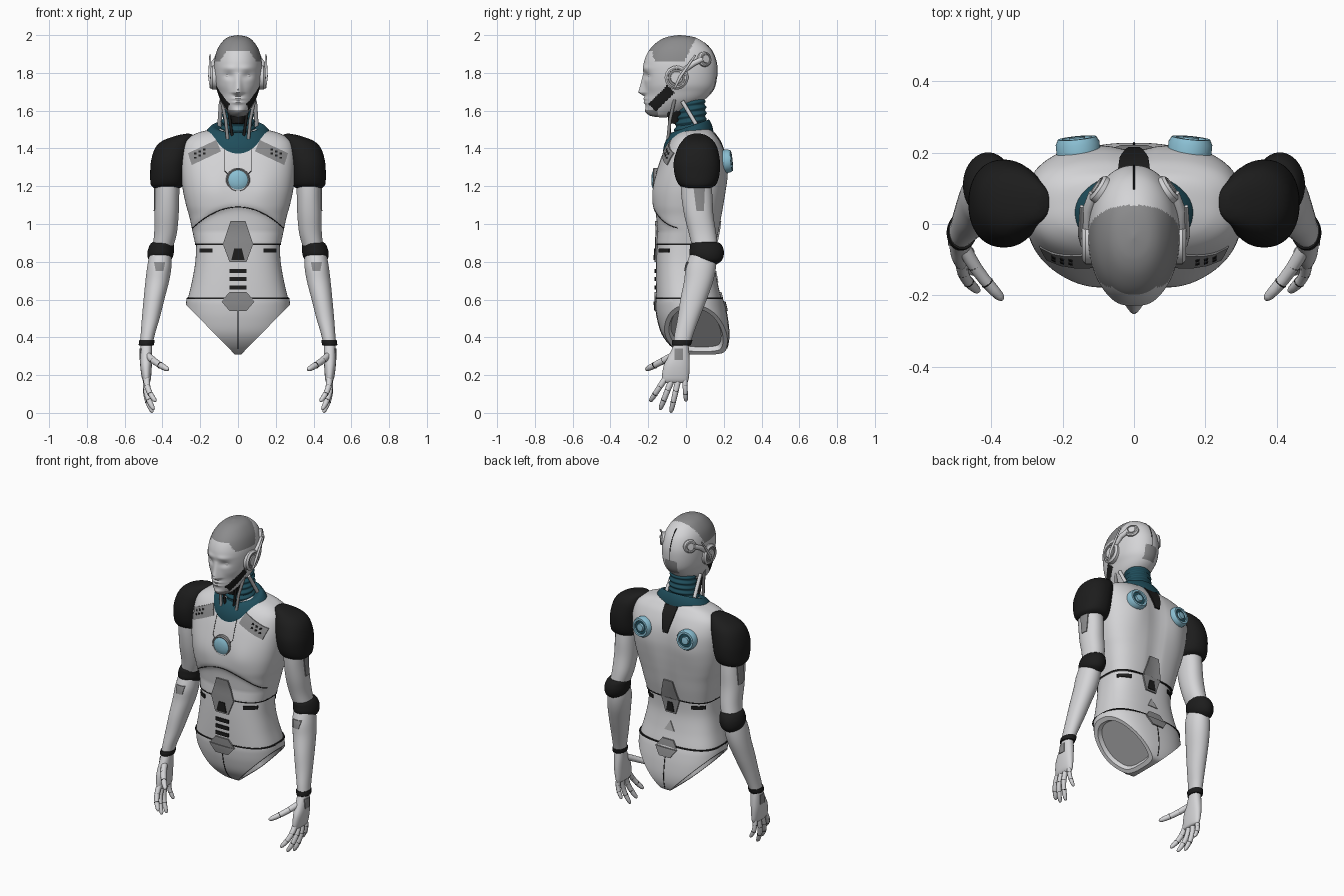
import bpy, bmesh, math
from mathutils import Vector
from mathutils.bvhtree import BVHTree

if "Cube" in bpy.data.objects:
    bpy.data.objects.remove(bpy.data.objects["Cube"])

MATS = {}
for key, nm, col in [("light", "light grey shell", (.66, .66, .675)), ("grey", "mid grey panel", (.26, .26, .265)),
                     ("black", "black rubber", (.012, .012, .012)), ("teal", "dark teal", (.014, .075, .105)),
                     ("blue", "light blue lens", (.26, .53, .66)), ("soft", "soft grey socket", (.42, .42, .425))]:
    m = bpy.data.materials.new(nm)
    m.diffuse_color = (*col, 1)
    m.use_nodes = True
    m.node_tree.nodes["Principled BSDF"].inputs["Base Color"].default_value = m.diffuse_color
    MATS[key] = m
ORDER = list(MATS)

def add(name, data, mat, mirror):
    ob = bpy.data.objects.new(name, data)
    bpy.context.collection.objects.link(ob)
    data.materials.append(MATS[mat])
    if mirror:
        ob.modifiers.new("mirror", 'MIRROR')
    return ob

def from_bm(name, bm, mat, mirror=False):
    bmesh.ops.recalc_face_normals(bm, faces=bm.faces[:])
    me = bpy.data.meshes.new(name)
    bm.to_mesh(me)
    tree = BVHTree.FromBMesh(bm)
    bm.free()
    return add(name, me, mat, mirror), tree

def catmull(rows, n):
    out = []
    for i in range(len(rows) - 1):
        p0, p1, p2, p3 = rows[max(i - 1, 0)], rows[i], rows[i + 1], rows[min(i + 2, len(rows) - 1)]
        for j in range(n):
            t = j / n
            out.append([.5 * (2 * b + (c - a) * t + (2 * a - 5 * b + 4 * c - d) * t * t + (3 * b - a - 3 * c + d) * t ** 3)
                        for a, b, c, d in zip(p0, p1, p2, p3)])
    return out + [list(rows[-1])]

def skin(bm, rings, first_cap=True):
    k = len(rings[0])
    for a, b in zip(rings, rings[1:]):
        for i in range(k):
            bm.faces.new((a[i], a[(i + 1) % k], b[(i + 1) % k], b[i]))
    if first_cap:
        bm.faces.new(rings[0])
    bm.faces.new(rings[-1])

def loft(name, rows, mat, n=6, k=48, e=2.0, eb=None, fn=None, mirror=False, edit=None):
    """rows: (z, centre x, half width, front y, back y)"""
    bm, rings = bmesh.new(), []
    for z, cx, rx, yf, yb in catmull(rows, n):
        ring = []
        for i in range(k):
            a = 2 * math.pi * (i + .5) / k
            c, s = math.cos(a), math.sin(a)
            q = 2 / (e if s < 0 else (eb or e))
            v = Vector((cx + rx * math.copysign(abs(c) ** q, c),
                        (yf + yb) / 2 + (yb - yf) / 2 * math.copysign(abs(s) ** q, s), z))
            ring.append(bm.verts.new(fn(v) if fn else v))
        rings.append(ring)
    skin(bm, rings)
    if edit:
        edit(bm)
    return from_bm(name, bm, mat, mirror)

def lathe(name, loc, normal, prof, mat, mirror=False, k=32):
    """prof: (radius, height along normal)"""
    bm = bmesh.new()
    rot = Vector((0, 0, 1)).rotation_difference(Vector(normal)).to_matrix()
    skin(bm, [[bm.verts.new(Vector(loc) + rot @ Vector((max(r, .001) * math.cos(2 * math.pi * i / k),
              max(r, .001) * math.sin(2 * math.pi * i / k), h))) for i in range(k)] for r, h in prof])
    return from_bm(name, bm, mat, mirror)

def tube(name, pts, r, mat, mirror=False):
    cu = bpy.data.curves.new(name, 'CURVE')
    cu.dimensions, cu.bevel_depth, cu.bevel_resolution, cu.use_fill_caps = '3D', 1, 3, True
    sp = cu.splines.new('POLY')
    sp.points.add(len(pts) - 1)
    for i, p in enumerate(pts):
        sp.points[i].co = (*p, 1)
        sp.points[i].radius = r[i] if isinstance(r, list) else r
    return add(name, cu, mat, mirror)

def project(tree, u, z, view):
    o, d = {"front": ((u, -1, z), (0, 1, 0)), "back": ((u, 1, z), (0, -1, 0)), "side": ((1, u, z), (-1, 0, 0))}[view]
    hit = tree.ray_cast(Vector(o), Vector(d))[0]
    return (hit if hit else tree.find_nearest(Vector(o))[0]), Vector(d)

def plate(name, tree, pts, mat, view, t=.006, mirror=False):
    bm = bmesh.new()
    bm.faces.new([bm.verts.new((u, z, 0)) for u, z in pts])
    bmesh.ops.triangulate(bm, faces=bm.faces[:])
    bmesh.ops.subdivide_edges(bm, edges=bm.edges[:], cuts=3, use_grid_fill=True)
    d = None
    for v in bm.verts:
        v.co, d = project(tree, v.co.x, v.co.y, view)
    res = bmesh.ops.extrude_face_region(bm, geom=bm.faces[:])
    for v in res["geom"]:
        if isinstance(v, bmesh.types.BMVert):
            v.co -= d * t
    return from_bm(name, bm, mat, mirror)

def box(u, z, hu, hz):
    return [(u - hu, z - hz), (u + hu, z - hz), (u + hu, z + hz), (u - hu, z + hz)]

def seam(name, tree, pts, view, mirror=False, r=.0025):
    path = [project(tree, a[0] + (b[0] - a[0]) * j / 10, a[1] + (b[1] - a[1]) * j / 10, view)[0]
            for a, b in zip(pts, pts[1:]) for j in range(11)]
    return tube(name, path, r, "black", mirror)

def paint(ob, rule):
    ob.data.materials.clear()
    for key in ORDER:
        ob.data.materials.append(MATS[key])
    for f in ob.data.polygons:
        f.material_index = ORDER.index(rule(f.center))

def g(a, w):
    return math.exp(-(a / w) ** 2)

# head with sculpted face
def face(v):
    x, z = abs(v.x), v.z
    if v.y < -.08:
        nose = max(0, min((1.80 - z) / .10, (z - 1.675) / .02, 1))
        v.y -= .034 * nose * g(x, .013 + .012 * nose)
        v.y += .012 * g(x - .05, .027) * g(z - 1.785, .018) - .006 * g(x - .045, .04) * g(z - 1.825, .014)
        v.y -= .009 * g(x, .03) * (g(z - 1.663, .008) + g(z - 1.643, .008)) + .010 * g(x, .03) * g(z - 1.595, .018)
        v.y += .006 * g(x - .07, .03) * g(z - 1.68, .03)
    return v

head, head_t = loft("head", [(2.0, 0, .002, -.04, -.03), (1.99, 0, .05, -.10, .04), (1.965, 0, .083, -.15, .09),
    (1.92, 0, .111, -.195, .135), (1.86, 0, .126, -.222, .16), (1.80, 0, .128, -.226, .165), (1.74, 0, .122, -.221, .158),
    (1.70, 0, .109, -.219, .14), (1.66, 0, .095, -.217, .10), (1.62, 0, .074, -.212, .03), (1.59, 0, .054, -.204, -.02),
    (1.572, 0, .036, -.185, -.06), (1.565, 0, .008, -.14, -.10)], "light", 10, 128, 2.15, fn=face)

def head_rule(c):
    hair = 1.915 - .053 * max(0, min(1, (abs(c.x) - .06) / .035)) if c.y < -.06 else 1.862
    if c.z > hair and c.y < .05 - .5 * (1.98 - c.z):
        return "grey"
    u, w = (c.y + .13 + c.z - 1.665) * .707, (c.z - 1.665 - c.y - .13) * .707
    if abs(c.x) > .035 and abs(u) < .07 and abs(w) < .028:
        return "black"
    if (c.z < 1.603 and c.y < -.15) or (c.y > .1 and abs(c.x) < .04 and 1.69 < c.z < 1.78):
        return "grey"
    return "light"
paint(head, head_rule)
seam("head_back_seam", head_t, [(0, 1.96), (0, 1.78)], "back")
lathe("eye", (.05, -.181, 1.785), (0, -1, 0), [(.02 * math.cos(a * .1571), .02 * math.sin(a * .1571)) for a in range(11)], "light", True)

# ear discs, temple discs and links
EAR = [(.063, 0), (.063, .026), (.052, .036), (.046, .036), (.044, .029), (.034, .029), (.031, .036), (0, .037)]
lathe("ear_disc", (.110, -.05, 1.775), (1, 0, 0), EAR, "light", True)
lathe("ear_groove", (.110, -.05, 1.775), (1, 0, 0), [(.045, 0), (.045, .031), (.03, .031)], "grey", True)
lathe("temple_disc", (.085, .09, 1.87), (.8, .55, .15), [(r * .64, h * .75) for r, h in EAR], "light", True)
lathe("temple_groove", (.085, .09, 1.87), (.8, .55, .15), [(.029, 0), (.029, .0235), (.02, .0235)], "grey", True)
tube("ear_link", [(.128, -.03, 1.80), (.13, .04, 1.85), (.113, .085, 1.872)], .015, "light", True)
tube("ear_fin", [(.145, -.06, 1.72), (.150, -.03, 1.78), (.147, .05, 1.895)], [.005, .008, .005], "light", True)

# ribbed neck, collar and neck rods
def ribs(v):
    f = 1 + .06 * math.sin(v.z * 2 * math.pi / .032)
    return Vector((v.x * f, .03 + (v.y - .03) * f, v.z + (v.y - .03) * .15))
loft("neck", [(1.70, 0, .07, -.03, .09), (1.6, 0, .08, -.045, .105), (1.5, 0, .088, -.062, .105), (1.42, 0, .10, -.08, .11)],
     "teal", 30, 48, fn=ribs)
loft("collar", [(1.39, 0, .20, -.125, .15), (1.45, 0, .188, -.12, .145), (1.49, 0, .168, -.105, .135), (1.518, 0, .135, -.08, .12),
     (1.50, 0, .09, -.05, .11)], "teal", 4, 48, fn=lambda v: Vector((v.x, v.y, v.z + (v.y - .02) * .35)))
tube("neck_front_rod", [(.088, -.06, 1.66), (.065, -.085, 1.55), (.055, -.095, 1.45)], .009, "grey", True)
tube("neck_inner_rod", [(.05, -.09, 1.60), (.03, -.085, 1.46)], .008, "black", True)
tube("neck_side_rod", [(.09, -.02, 1.65), (.10, .07, 1.50)], .011, "light", True)
tube("throat", [(0, -.05, 1.60), (0, -.06, 1.53)], [.055, .03], "black")

# chest shell with pectoral and shoulder blade relief
def chest_fn(v):
    x, z = abs(v.x), v.z
    if v.y < 0:
        v.y -= .010 * g(x - .13, .08) * g(z - 1.18, .09)
        arc = .97 + .12 * (1 - (x / .25) ** 2)
        v.y += .012 / (1 + math.exp((z - arc) / .008)) * max(0, min(1, (z - .9) / .06))
    else:
        v.y += .012 * g(x - .15, .09) * g(z - 1.28, .13) - .012 * g(x, .035)
    return v
chest, chest_t = loft("chest", [(1.503, 0, .10, .01, .10), (1.498, 0, .155, -.015, .13), (1.475, 0, .232, -.055, .153),
    (1.432, 0, .285, -.093, .182), (1.36, 0, .303, -.128, .207), (1.27, 0, .302, -.156, .214), (1.18, 0, .292, -.172, .208),
    (1.10, 0, .275, -.176, .198), (1.04, 0, .258, -.170, .188), (.97, 0, .243, -.164, .175), (.89, 0, .226, -.156, .157)],
    "light", 8, 112, 2.65, 3.1, fn=chest_fn)
seam("chest_arc_seam", chest_t, [(x * .03, .97 + .12 * (1 - (x * .03 / .25) ** 2)) for x in range(-8, 9)], "front")
seam("chest_side_seam", chest_t, [(.07, 1.42), (.07, 1.28), (.05, 1.26)], "front", True, .0015)
plate("collarbone_panel", chest_t, [(.265, 1.375), (.245, 1.312), (.09, 1.385), (.115, 1.445)], "grey", "front", .006, True)
for i in range(3):
    for j in range(2):
        plate("panel_dot", chest_t, box(.178 + .024 * i, 1.395 - .011 * i - .022 * j, .006, .005), "black", "front", .008, True)
cy = project(chest_t, 0, 1.233, "front")[0].y
lathe("chest_lamp_rim", (0, cy + .02, 1.233), (0, -1, 0), [(.064, 0), (.064, .024), (.058, .03), (.05, .026)], "grey")
lathe("chest_lamp", (0, cy + .02, 1.233), (0, -1, 0), [(.053, 0), (.053, .027), (.04, .034), (.02, .038), (0, .039)], "blue")

# back pods and spine plate
lathe("back_pod", (.155, .192, 1.33), (.1, 1, .1), [(.062, 0), (.062, .035), (.054, .050), (.042, .050), (.040, .038), (.026, .038),
      (.022, .052), (0, .054)], "blue", True)
lathe("back_pod_ring", (.155, .192, 1.33), (.1, 1, .1), [(.041, .0), (.041, .041), (.025, .041)], "teal", True)
plate("spine_plate", chest_t, [(-.045, 1.485), (-.04, 1.43), (-.016, 1.335), (.016, 1.335), (.04, 1.43), (.045, 1.485)], "black", "back", .009)

# abdomen, waist seams
abd, abd_t = loft("abdomen", [(.90, 0, .221, -.154, .154), (.80, 0, .226, -.158, .15), (.70, 0, .243, -.159, .165),
    (.62, 0, .262, -.158, .184), (.59, 0, .268, -.157, .19)], "light", 6, 96, 2.6, 2.8)
loft("waist_seam", [(.897, 0, .228, -.158, .160), (.890, 0, .228, -.158, .160)], "black", 1, 96, 2.65, 3.1)
loft("hip_seam", [(.610, 0, .271, -.161, .193), (.603, 0, .273, -.162, .195)], "black", 1, 96, 2.6, 2.8)
for view, w in (("front", 1), ("back", .8)):
    for t, name, z0, z1 in ((chest_t, "hatch_upper", .893, 1.015), (abd_t, "hatch_lower", .80, .893)):
        lo, hi = (.08, .04) if t is chest_t else (.045, .08)
        plate(name, t, [(-lo * w, z0), (lo * w, z0), (hi * w, z1), (-hi * w, z1)], "grey", view, .009)
    plate("hatch_vent", abd_t, [(-.035 * w, .81), (.035 * w, .81), (.02 * w, .87), (-.02 * w, .87)], "black", view, .014)
    plate("waist_slot", abd_t, box(.17, .86, .034, .011), "black", view, .007, True)
for z in (.752, .708, .664):
    plate("belly_slot", abd_t, box(0, z, .045, .011), "black", "front", .007)
plate("back_triangle", abd_t, [(-.035, .69), (.035, .69), (0, .75)], "soft", "back", .005)

# pelvis, cut by two sloped leg openings with recessed rims
RIMS = []
def leg_cut(bm):
    for s in (1, -1):
        no = Vector((.714 * s, 0, -.70))
        r = bmesh.ops.bisect_plane(bm, geom=bm.verts[:] + bm.edges[:] + bm.faces[:], plane_co=(.272 * s, 0, .57),
                                   plane_no=no, clear_outer=True)
        edges = [x for x in r["geom_cut"] if isinstance(x, bmesh.types.BMEdge)]
        cap = bmesh.ops.edgeloop_fill(bm, edges=edges)["faces"][0]
        ring = list(cap.verts)
        mid = sum((v.co for v in ring), Vector()) / len(ring)
        bm.faces.remove(cap)
        rings = [ring] + [[bm.verts.new(mid + (v.co - mid) * f - no * d) for v in ring] for f, d in ((.86, 0), (.80, .025))]
        skin(bm, rings, False)
        RIMS.append(mid - no * .025)
pel, pel_t = loft("pelvis", [(.606, 0, .273, -.162, .195), (.57, 0, .275, -.162, .206), (.50, 0, .272, -.152, .22),
    (.42, 0, .255, -.128, .228), (.36, 0, .21, -.085, .222), (.32, 0, .13, -.03, .20), (.308, 0, .03, .04, .14)],
    "light", 6, 96, 2.3, 2.45, edit=leg_cut)
paint(pel, lambda c: "soft" if any((c - r).length < .03 for r in RIMS) else "light")
seam("pelvis_front_seam", pel_t, [(0, .54), (0, .34)], "front")
seam("pelvis_back_seam", pel_t, [(0, .54), (0, .34)], "back")
for view, w in (("front", 1), ("back", .85)):
    plate("belt_buckle_top", abd_t, [(-.088 * w, .59), (.088 * w, .59), (.045 * w, .64), (-.045 * w, .64)], "grey", view, .009)
    plate("belt_buckle_bottom", pel_t, [(-.045 * w, .54), (.045 * w, .54), (.088 * w, .591), (-.088 * w, .591)], "grey", view, .009)

# shoulders and arms
loft("shoulder_pad", [(1.478, .265, .008, .04, .08), (1.468, .28, .045, .01, .11), (1.44, .322, .078, -.02, .145),
     (1.40, .345, .095, -.045, .167), (1.33, .363, .098, -.065, .18), (1.26, .37, .095, -.06, .177), (1.21, .374, .088, -.04, .16),
     (1.19, .376, .07, -.01, .13)], "black", 5, 48, 2.2, mirror=True)
_, up_t = loft("upper_arm", [(1.25, .375, .066, -.03, .13), (1.15, .375, .064, -.025, .14), (1.05, .378, .064, -.01, .145),
     (.95, .384, .06, .015, .16), (.87, .40, .054, .035, .17)], "light", 5, 40, 2.2, mirror=True)
loft("elbow_joint", [(.908, .398, .03, .08, .13), (.90, .40, .058, .03, .178), (.87, .407, .068, .02, .198), (.835, .411, .069, .02, .2),
     (.805, .414, .055, .05, .188), (.785, .415, .02, .11, .16)], "black", 5, 40, mirror=True)
_, fo_t = loft("forearm", [(.86, .41, .055, .03, .16), (.78, .416, .064, .0, .16), (.70, .427, .063, -.01, .145), (.60, .445, .055, -.03, .11),
     (.50, .462, .047, -.045, .07), (.42, .477, .038, -.06, .04), (.36, .486, .034, -.068, .02)], "light", 6, 40, 2.1, mirror=True)
plate("upper_arm_panel", up_t, [(.04, 1.19), (.055, 1.07), (.095, 1.07), (.10, 1.19)], "grey", "side", .005, True)
plate("forearm_panel", fo_t, [(.385, .80), (.395, .75), (.435, .75), (.445, .80)], "grey", "front", .005, True)
loft("wrist_band", [(.385, .482, .038, -.069, .032), (.382, .482, .041, -.073, .034), (.36, .486, .04, -.075, .026),
     (.357, .486, .036, -.071, .023)], "black", 2, 40, mirror=True)

# hands
_, palm_t = loft("palm", [(.37, .485, .030, -.06, .012), (.31, .486, .032, -.088, .018), (.25, .487, .031, -.118, .02),
     (.19, .485, .025, -.128, .016), (.165, .483, .018, -.122, .010), (.158, .483, .008, -.11, .0)], "light", 5, 32, 2.3, mirror=True)
plate("hand_panel", palm_t, [(-.06, .34), (-.06, .28), (-.015, .28), (-.015, .34)], "grey", "side", .004, True)

def finger(name, a, b, bow, r):
    a, b = Vector(a), Vector(b)
    at = lambda t: a.lerp(b, t) + Vector((bow * math.sin(math.pi * t), 0, 0))
    ts = [0, .2, .4, .6, .8, .93, .98, 1]
    tube(name, [at(t) for t in ts], [r * f for f in (1, 1, .95, .9, .85, .7, .45, .15)], "light", True)
    for t in (.36, .68):
        tube(name + "_joint", [at(t - .008), at(t + .008)], r * .96, "black", True)
finger("index_finger", (.483, -.108, .185), (.435, -.19, .06), .016, .0165)
finger("middle_finger", (.484, -.074, .18), (.445, -.138, .016), .018, .0165)
finger("ring_finger", (.484, -.040, .18), (.452, -.08, .001), .018, .016)
finger("little_finger", (.483, -.008, .19), (.458, .0, .06), .016, .0145)
finger("thumb", (.478, -.065, .305), (.368, -.213, .228), .010, .019)

# smooth shading with sharp edges kept
bpy.ops.object.select_all(action='DESELECT')
for ob in bpy.context.scene.objects:
    if ob.type == 'MESH':
        ob.select_set(True)
        bpy.context.view_layer.objects.active = ob
bpy.ops.object.shade_smooth_by_angle(angle=math.radians(35))
